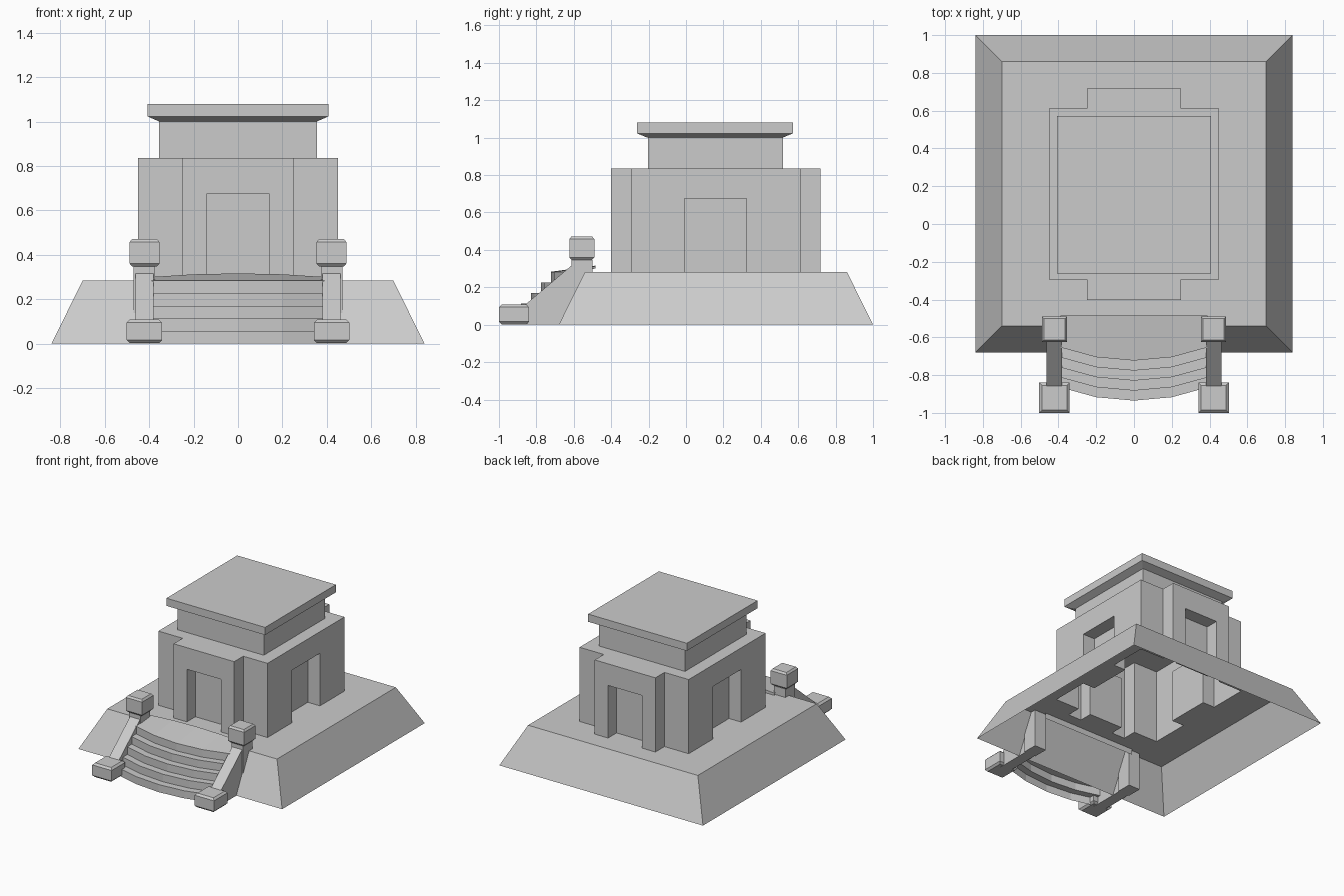
import bpy
import bmesh

if "Cube" in bpy.data.objects:
    bpy.data.objects.remove(bpy.data.objects["Cube"], do_unlink=True)

stone = bpy.data.materials.new("grey_stone")
stone.use_nodes = True
GREY = (0.6, 0.6, 0.6, 1)
stone.diffuse_color = GREY
stone.node_tree.nodes["Principled BSDF"].inputs["Base Color"].default_value = GREY

CENTRE_Y = 0.158
DECK, DOOR_TOP, ROOF = 0.283, 0.675, 0.836


def finish(name, bm):
    bmesh.ops.remove_doubles(bm, verts=bm.verts, dist=0.0001)
    bmesh.ops.recalc_face_normals(bm, faces=bm.faces)
    mesh = bpy.data.meshes.new(name)
    bm.to_mesh(mesh)
    bm.free()
    mesh.materials.append(stone)
    obj = bpy.data.objects.new(name, mesh)
    bpy.context.collection.objects.link(obj)
    return obj


def ring(bm, points, z):
    return [bm.verts.new((x, y, z)) for x, y in points]


def bridge(bm, low, high):
    n = len(low)
    for i in range(n):
        j = (i + 1) % n
        bm.faces.new((low[i], low[j], high[j], high[i]))


def rect(cx, cy, hx, hy):
    return [(cx - hx, cy - hy), (cx + hx, cy - hy), (cx + hx, cy + hy), (cx - hx, cy + hy)]


def stack(name, cx, cy, levels):
    """Closed rectangular tower through (half x, half y, z) levels."""
    bm = bmesh.new()
    rings = [ring(bm, rect(cx, cy, hx, hy), z) for hx, hy, z in levels]
    for low, high in zip(rings, rings[1:]):
        bridge(bm, low, high)
    bm.faces.new(rings[0][::-1])
    bm.faces.new(rings[-1])
    return finish(name, bm)


def four_way(quarter):
    """Mirror a quarter outline (front to +x side) into a full closed plan."""
    half = quarter + [(x, -y) for x, y in reversed(quarter)]
    full = half + [(-x, y) for x, y in reversed(half)]
    return [(x, y + CENTRE_Y) for x, y in full]


# Building plan, with a shallow doorway in each of the four sides
quarter = [(0.14, -0.46), (0.14, -0.56), (0.25, -0.56), (0.25, -0.453),
           (0.45, -0.453), (0.45, -0.165), (0.35, -0.165)]
door_plan = four_way(quarter)
upper_plan = four_way(quarter[1:-1])

# Sloped platform, open underneath and inside the building
bm = bmesh.new()
bottom = ring(bm, rect(0, 0.16, 0.84, 0.84), 0)
top = ring(bm, rect(0, 0.16, 0.70, 0.70), DECK)
bridge(bm, bottom, top)
hole = ring(bm, door_plan, DECK)
edges = []
for loop in (top, hole):
    for a, b in zip(loop, loop[1:] + loop[:1]):
        edges.append(bm.edges.get((a, b)) or bm.edges.new((a, b)))
bmesh.ops.triangle_fill(bm, use_beauty=True, edges=edges, normal=(0, 0, 1))
finish("platform", bm)

# Main building shell with doorways
bm = bmesh.new()
bridge(bm, ring(bm, door_plan, DECK), ring(bm, door_plan, DOOR_TOP))
roof = ring(bm, upper_plan, ROOF)
bridge(bm, ring(bm, upper_plan, DOOR_TOP), roof)
bm.faces.new(roof)
for s in (-1, 1):
    bm.faces.new(ring(bm, rect(0, CENTRE_Y + s * 0.51, 0.14, 0.05), DOOR_TOP))
    bm.faces.new(ring(bm, rect(s * 0.40, CENTRE_Y, 0.05, 0.165), DOOR_TOP))
finish("building", bm)

# Upper storey with flared flat cap
stack("upper_storey", 0, CENTRE_Y, [(0.355, 0.361, ROOF), (0.355, 0.361, 1.0)])
stack("roof_cap", 0, CENTRE_Y - 0.003, [(0.355, 0.361, 1.0), (0.407, 0.417, 1.023),
                                       (0.407, 0.417, 1.08)])

# Curved stairs, open underneath
bm = bmesh.new()
bow = [(-0.39, 0.07), (-0.2, 0.018), (0, 0), (0.2, 0.018), (0.39, 0.07)]
STEPS, RISE, RUN = 5, DECK / 5, 0.053
rows = []
for i in range(STEPS):
    arc = [(x, -0.935 + i * RUN + off) for x, off in bow]
    rows += [ring(bm, arc, i * RISE), ring(bm, arc, (i + 1) * RISE)]
# The landing rises gently to a crowned back edge
rows.append([bm.verts.new((x, -0.485, 0.316 - off * 0.23)) for x, off in bow])
rows.append(ring(bm, [(x, -0.485) for x, off in bow], 0.24))
for low, high in zip(rows, rows[1:]):
    for k in range(len(bow) - 1):
        bm.faces.new((low[k], low[k + 1], high[k + 1], high[k]))
finish("stairs", bm)

# Sloped balustrades with a low front post and a tall back post
rail = [(-0.88, 0), (-0.88, 0.09), (-0.57, 0.352), (-0.57, 0)]
for side, s in (("right", -1), ("left", 1)):
    bm = bmesh.new()
    inner, outer = [[bm.verts.new((s * x, y, z)) for y, z in rail] for x in (0.38, 0.462)]
    bridge(bm, inner, outer)
    bm.faces.new(inner)
    bm.faces.new(outer[::-1])
    finish(side + "_balustrade", bm)
    stack(side + "_front_post", s * 0.422, -0.92,
          [(0.066, 0.066, 0.002), (0.08, 0.08, 0.016), (0.08, 0.08, 0.094), (0.066, 0.066, 0.108)])
    stack(side + "_back_post", s * 0.422, -0.556, [(0.048, 0.056, 0), (0.048, 0.056, 0.346)])
    stack(side + "_back_post_cap", s * 0.421, -0.557,
          [(0.054, 0.054, 0.346), (0.067, 0.067, 0.36), (0.067, 0.067, 0.457), (0.056, 0.056, 0.471)])
